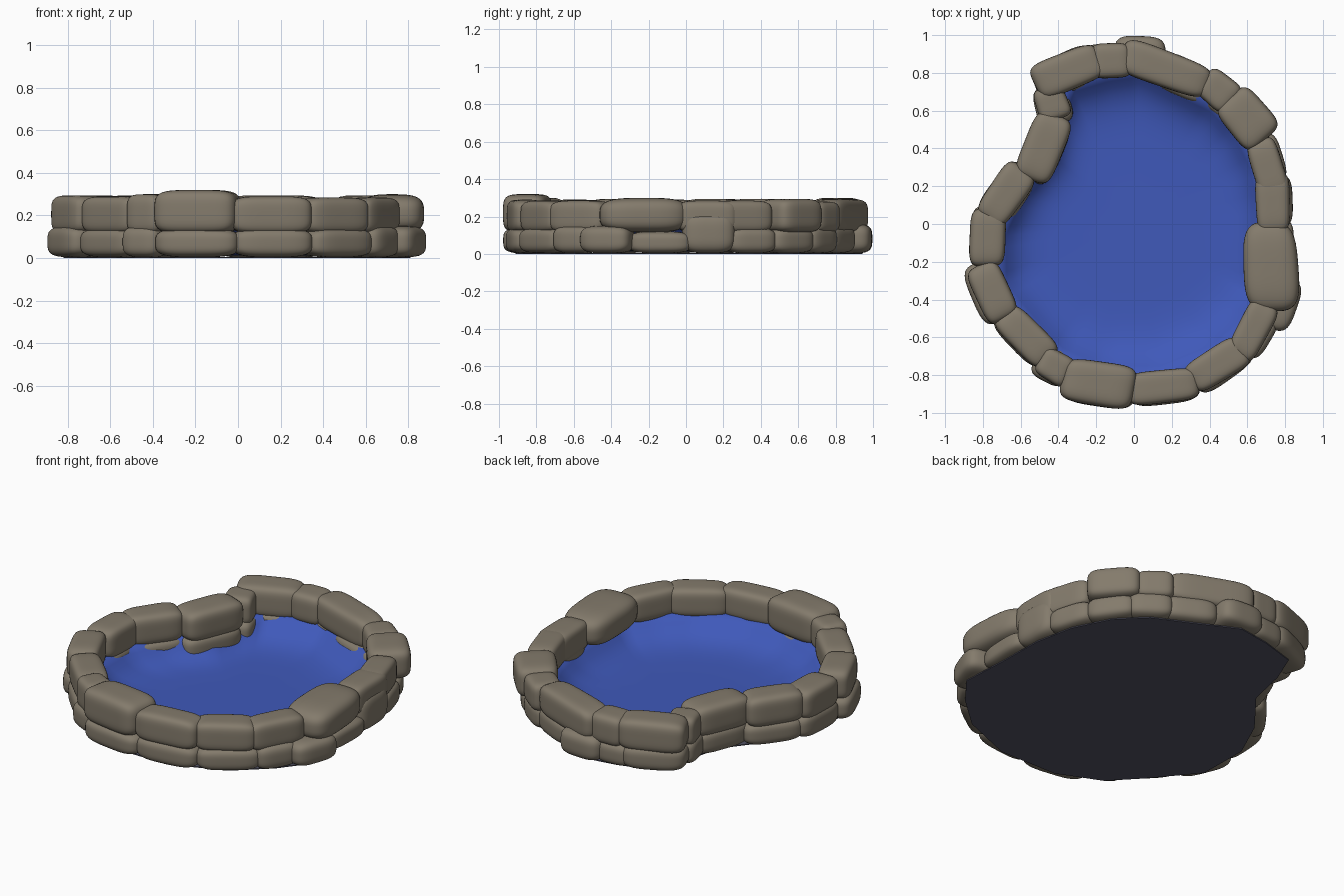
import bpy, bmesh, math, random
from mathutils import Matrix, Vector

if "Cube" in bpy.data.objects:
    bpy.data.objects.remove(bpy.data.objects["Cube"])

random.seed(4)


def material(name, col):
    m = bpy.data.materials.new(name)
    m.diffuse_color = (*col, 1)
    m.use_nodes = True
    m.node_tree.nodes["Principled BSDF"].inputs["Base Color"].default_value = m.diffuse_color
    return m


STONE = material("grey_brown_stone", (0.23, 0.198, 0.15))
WATER = material("blue_water", (0.05, 0.10, 0.49))
BASE = material("dark_slate_base", (0.085, 0.085, 0.125))


def finish(name, bm, mat):
    bmesh.ops.recalc_face_normals(bm, faces=bm.faces)
    me = bpy.data.meshes.new(name)
    bm.to_mesh(me)
    bm.free()
    me.materials.append(mat)
    for p in me.polygons:
        p.use_smooth = True
    ob = bpy.data.objects.new(name, me)
    bpy.context.collection.objects.link(ob)
    return ob


def stone(name, x, y, length, width, angle, z0, z1, n=4.5):
    """Rounded block: a cube grid pushed onto a superellipsoid, slightly uneven."""
    bm = bmesh.new()
    bmesh.ops.create_cube(bm, size=2)
    bmesh.ops.subdivide_edges(bm, edges=bm.edges[:], cuts=11, use_grid_fill=True)
    taper, skew = random.uniform(-.06, .06), random.uniform(-.04, .04)
    for v in bm.verts:
        c = Vector([math.sin(a * math.pi / 4) / math.sin(math.pi / 4) for a in v.co])
        k = sum(abs(a) ** n for a in c) ** (-1 / n)
        c *= k
        c.y *= 1 + taper * c.x
        c.x += skew * c.y
        v.co = Vector((c.x * length / 2, c.y * width / 2, c.z * (z1 - z0) / 2))
    bm.transform(Matrix.Translation((x, y, (z0 + z1) / 2)) @
                 Matrix.Rotation(math.radians(angle), 4, 'Z'))
    return finish(name, bm, STONE)


# Upper course: x, y, length, width, angle, top height
upper = [
    (-.35, .81, .37, .20, 22, .30), (-.12, .865, .20, .185, 2, .29),
    (.165, .82, .48, .19, -20, .295), (.445, .71, .20, .18, -40, .28),
    (.60, .56, .29, .235, -50, .295), (.71, .29, .32, .165, -73, .285),
    (.735, .11, .31, .18, -88, .285), (.725, -.225, .46, .29, 93, .30),
    (.63, -.56, .32, .165, 62, .285), (.44, -.745, .33, .18, 32, .285),
    (.155, -.86, .37, .175, 6, .29), (-.19, -.845, .38, .235, -9, .32),
    (-.42, -.755, .18, .165, -30, .30), (-.57, -.595, .34, .18, -45, .29),
    (-.75, -.36, .31, .185, -65, .295), (-.775, -.07, .30, .19, 88, .29),
    (-.68, .155, .33, .19, 55, .295), (-.48, .405, .36, .21, 68, .295),
    (-.435, .64, .18, .17, -70, .28)]
for i, (x, y, l, w, a, top) in enumerate(upper):
    stone(f"upper_stone_{i + 1}", x, y, l * 1.03, w, a, .115, top,
          3.4 if i == 7 else 4.5)

# Lower course: x, y, length, width, angle, top height
lower = [
    (-.36, .80, .34, .21, 24, .15), (-.16, .86, .22, .19, 5, .14),
    (.03, .89, .26, .21, -3, .16), (.27, .77, .30, .20, -25, .15),
    (.46, .68, .24, .19, -38, .15), (.60, .54, .26, .19, -52, .14),
    (.70, .34, .26, .18, -72, .14), (.745, .12, .27, .19, -88, .22),
    (.75, -.14, .32, .19, 90, .12), (.765, -.42, .27, .20, 70, .15),
    (.64, -.58, .24, .18, 60, .15), (.46, -.74, .34, .19, 35, .14),
    (.16, -.86, .36, .19, 6, .14), (-.19, -.855, .38, .22, -7, .14),
    (-.43, -.75, .19, .19, -30, .15), (-.58, -.59, .34, .19, -45, .14),
    (-.77, -.36, .32, .19, -68, .15), (-.775, -.07, .32, .19, 88, .15),
    (-.67, .16, .33, .20, 55, .14), (-.48, .40, .35, .21, 68, .15),
    (-.43, .63, .20, .19, -75, .15)]
for i, (x, y, l, w, a, top) in enumerate(lower):
    stone(f"lower_stone_{i + 1}", x, y, l * 1.05, w, a, .004, top, 3.6)

# Outline through the stone centres, resampled
outline = []
for i, s in enumerate(lower):
    p, q = Vector(s[:2]), Vector(lower[(i + 1) % len(lower)][:2])
    outline += [p.lerp(q, t / 4) for t in range(4)]
N = len(outline)

# Water: shallow dish curling up against the stones
bm = bmesh.new()
centre = bm.verts.new((0, 0, .012))
prev = None
STEPS = 24
for r in range(1, STEPS + 1):
    f = r / STEPS
    z = min(.14, .012 + .12 * (f / .9) ** 8)
    ring = [bm.verts.new((p.x * f, p.y * f, z)) for p in outline]
    for i in range(N):
        j = (i + 1) % N
        if prev:
            bm.faces.new((prev[i], ring[i], ring[j], prev[j]))
        else:
            bm.faces.new((centre, ring[i], ring[j]))
    prev = ring
water = finish("water", bm, WATER)
if water.data.polygons[0].normal.z < 0:
    water.data.flip_normals()

# Flat base plate under the pond
bm = bmesh.new()
low = [bm.verts.new((p.x * 1.06, p.y * 1.06, 0)) for p in outline]
high = [bm.verts.new((p.x * 1.06, p.y * 1.06, .006)) for p in outline]
bm.faces.new(low)
bm.faces.new(high)
for i in range(N):
    j = (i + 1) % N
    bm.faces.new((low[i], low[j], high[j], high[i]))
base = finish("base_plate", bm, BASE)
for p in base.data.polygons:
    p.use_smooth = False
